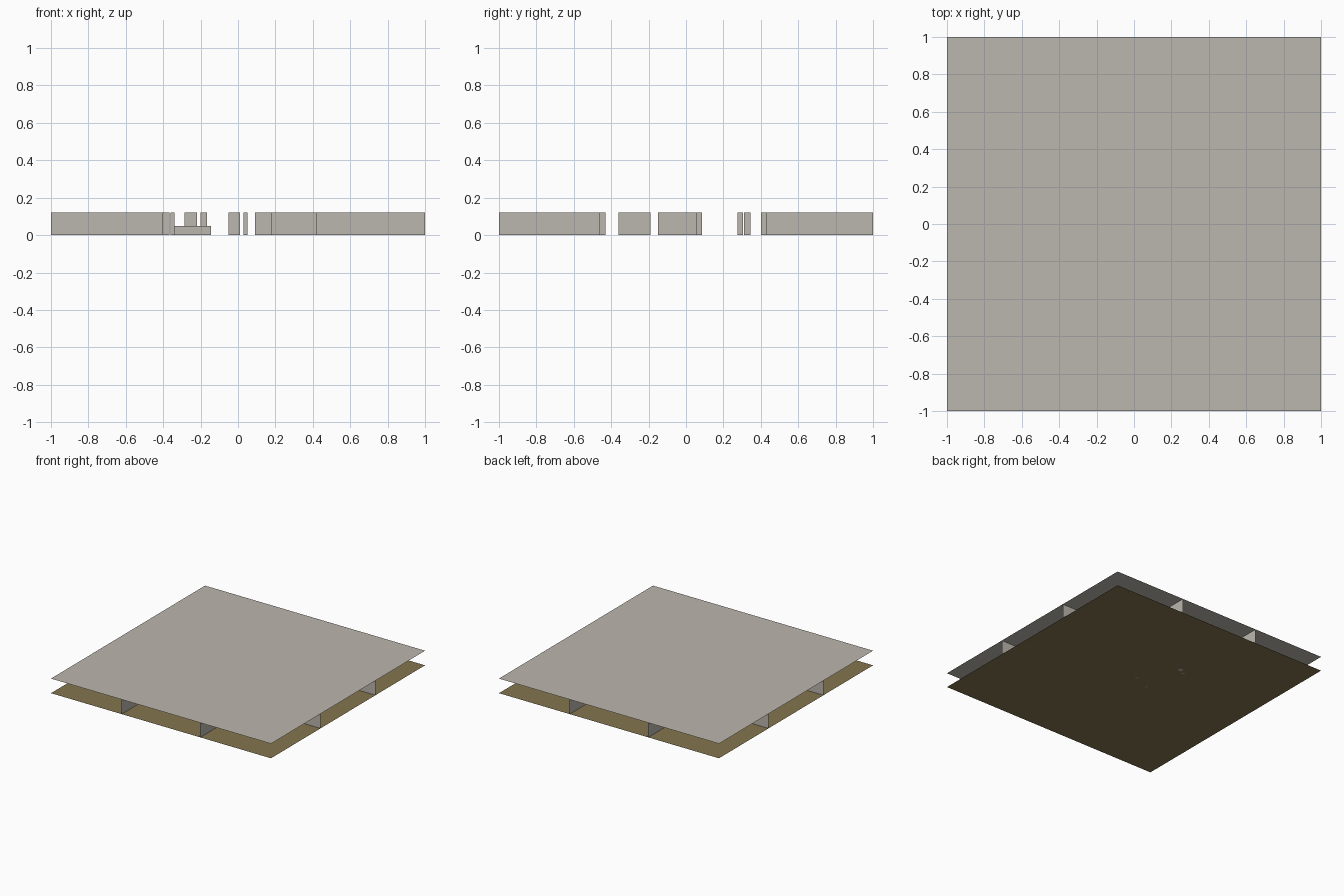
import bpy

cube = bpy.data.objects.get("Cube")
if cube:
    bpy.data.objects.remove(cube, do_unlink=True)

HEIGHT = 0.12   # floor to ceiling
ARM = 0.357     # half width of the crossing corridors


def material(name, colour):
    mat = bpy.data.materials.new(name)
    mat.use_nodes = True
    mat.diffuse_color = (*colour, 1)
    bsdf = mat.node_tree.nodes["Principled BSDF"]
    bsdf.inputs["Base Color"].default_value = (*colour, 1)
    bsdf.inputs["Roughness"].default_value = 0.9
    return mat


stone = material("pale stone", (0.50, 0.475, 0.425))
earth = material("brown earth", (0.235, 0.178, 0.078))


def mesh_object(name, verts, faces, mat):
    mesh = bpy.data.meshes.new(name)
    mesh.from_pydata(verts, [], faces)
    mesh.materials.append(mat)
    obj = bpy.data.objects.new(name, mesh)
    bpy.context.collection.objects.link(obj)
    return obj


def slab(name, z, mat):
    corners = [(-1, -1, z), (1, -1, z), (1, 1, z), (-1, 1, z)]
    return mesh_object(name, corners, [(0, 1, 2, 3)], mat)


def wall(name, start, end):
    """Thin upright panel between two plan points."""
    verts = [(*start, 0), (*end, 0), (*end, HEIGHT), (*start, HEIGHT)]
    return mesh_object(name, verts, [(0, 1, 2, 3)], stone)


def block(name, x0, x1, y0, y1, top=HEIGHT):
    bpy.ops.mesh.primitive_cube_add(
        size=1, location=((x0 + x1) / 2, (y0 + y1) / 2, top / 2))
    obj = bpy.context.object
    obj.name = name
    obj.scale = (x1 - x0, y1 - y0, top)
    obj.data.materials.append(stone)
    return obj


# Floor and ceiling sheets
slab("floor", 0, earth)
slab("ceiling", HEIGHT, stone)

# Corridor walls reaching all four edges
for side, label in ((-1, "right"), (1, "left")):
    s = side * ARM
    wall(f"front_corridor_wall_{label}", (s, -1), (s, -0.43 if side < 0 else -0.46))
    wall(f"back_corridor_wall_{label}", (s, 1), (s, 0.40 if side < 0 else 0.43))
for side, label in ((-1, "front"), (1, "back")):
    s = side * ARM
    wall(f"right_corridor_wall_{label}", (-1, s), (-0.40 if side < 0 else -0.365, s))
    wall(f"left_corridor_wall_{label}", (1, s), (0.42 if side < 0 else 0.49, s))

# Partitions in the central room
wall("front_partition", (0.21, -0.36), (0.21, -0.19))
wall("middle_partition", (0.18, -0.15), (0.42, -0.15))
wall("side_partition", (0.325, -0.15), (0.325, 0.06))
wall("back_partition", (0.09, 0.207), (0.29, 0.207))

# Pillars and a low ledge
block("corner_pillar", -0.36, -0.34, -0.22, -0.19)
block("back_pillar", -0.285, -0.22, 0.275, 0.305)
block("small_back_pillar", -0.20, -0.165, 0.31, 0.345)
block("centre_pillar", -0.05, 0.01, 0.02, 0.085)
block("slim_pillar", 0.03, 0.05, -0.15, -0.115)
block("low_ledge", -0.355, -0.145, -0.105, -0.01, 0.05)
